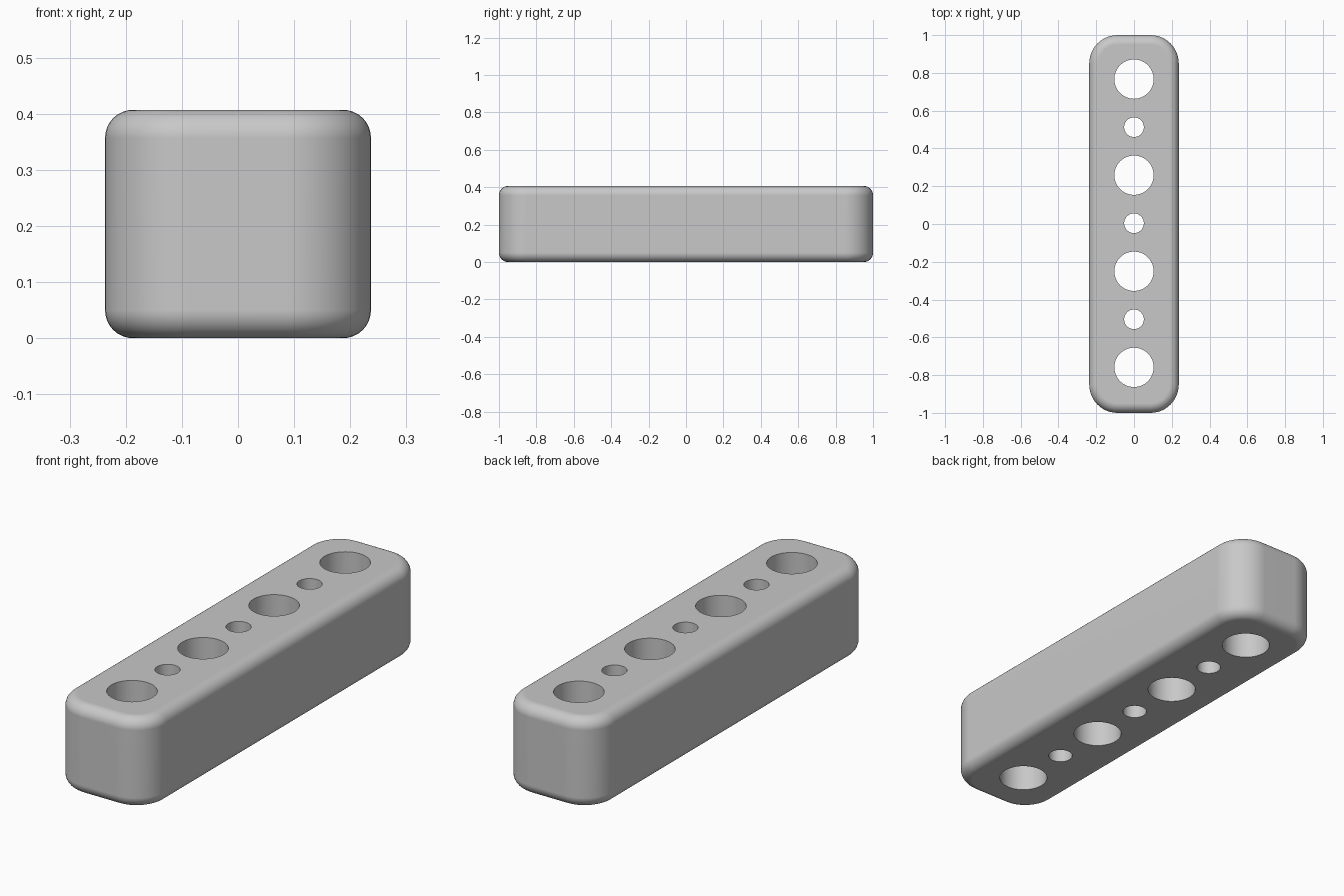
import bpy, bmesh, math

if "Cube" in bpy.data.objects:
    bpy.data.objects.remove(bpy.data.objects["Cube"])

HALF_X, HALF_Y, HEIGHT = 0.237, 1.0, 0.407
CORNER, FILLET = 0.15, 0.05      # plan corner radius, top and bottom edge radius
PITCH, SHIFT = 0.2543, 0.004     # hole spacing along y and its offset
ARC = 12                         # segments per corner

grey = bpy.data.materials.new("light grey")
grey.diffuse_color = (0.58, 0.58, 0.58, 1)
grey.use_nodes = True
grey.node_tree.nodes["Principled BSDF"].inputs["Base Color"].default_value = grey.diffuse_color


def make_object(name, bm):
    mesh = bpy.data.meshes.new(name)
    bmesh.ops.recalc_face_normals(bm, faces=bm.faces[:])
    bm.to_mesh(mesh)
    bm.free()
    mesh.materials.append(grey)
    obj = bpy.data.objects.new(name, mesh)
    bpy.context.collection.objects.link(obj)
    return obj


def ring(bm, inset, z):
    """Rounded rectangle, pulled in by inset, at height z."""
    r = CORNER - inset
    verts = []
    for q, (sx, sy) in enumerate(((1, 1), (-1, 1), (-1, -1), (1, -1))):
        for i in range(ARC + 1):
            a = math.pi / 2 * (q + i / ARC)
            verts.append(bm.verts.new((sx * (HALF_X - CORNER) + r * math.cos(a),
                                       sy * (HALF_Y - CORNER) + r * math.sin(a), z)))
    return verts


# Bar: stacked rounded rectangles with filleted bottom and top edges
bm = bmesh.new()
steps = 8
angles = [math.pi / 2 * i / steps for i in range(steps + 1)]
levels = [(FILLET * (1 - math.sin(a)), FILLET * (1 - math.cos(a))) for a in angles]
levels += [(inset, HEIGHT - z) for inset, z in reversed(levels)]
rings = [ring(bm, inset, z) for inset, z in levels]
for low, high in zip(rings, rings[1:]):
    for i in range(len(low)):
        j = (i + 1) % len(low)
        bm.faces.new((low[i], low[j], high[j], high[i]))
bm.faces.new(rings[0][::-1])
bm.faces.new(rings[-1])
bar = make_object("drilled_bar", bm)

# Through holes: large and small alternating along the bar
bm = bmesh.new()
for k in range(-3, 4):
    radius = 0.104 if k % 2 else 0.052
    made = bmesh.ops.create_cone(bm, cap_ends=True, segments=64, radius1=radius,
                                 radius2=radius, depth=HEIGHT + 0.2)
    bmesh.ops.translate(bm, verts=made["verts"],
                        vec=(0, k * PITCH + SHIFT, HEIGHT / 2))
cutter = make_object("hole_cutter", bm)
cutter.hide_render = True

bpy.context.view_layer.objects.active = bar
bar.select_set(True)
cut = bar.modifiers.new("holes", 'BOOLEAN')
cut.operation = 'DIFFERENCE'
cut.solver = 'EXACT'
cut.object = cutter
bpy.ops.object.modifier_apply(modifier=cut.name)
bpy.data.objects.remove(cutter)

# Smooth fillets with crisp hole rims and flat broad faces
bpy.ops.object.shade_smooth_by_angle(angle=math.radians(35))
normals = bar.modifiers.new("flat broad faces", 'WEIGHTED_NORMAL')
normals.keep_sharp = True
